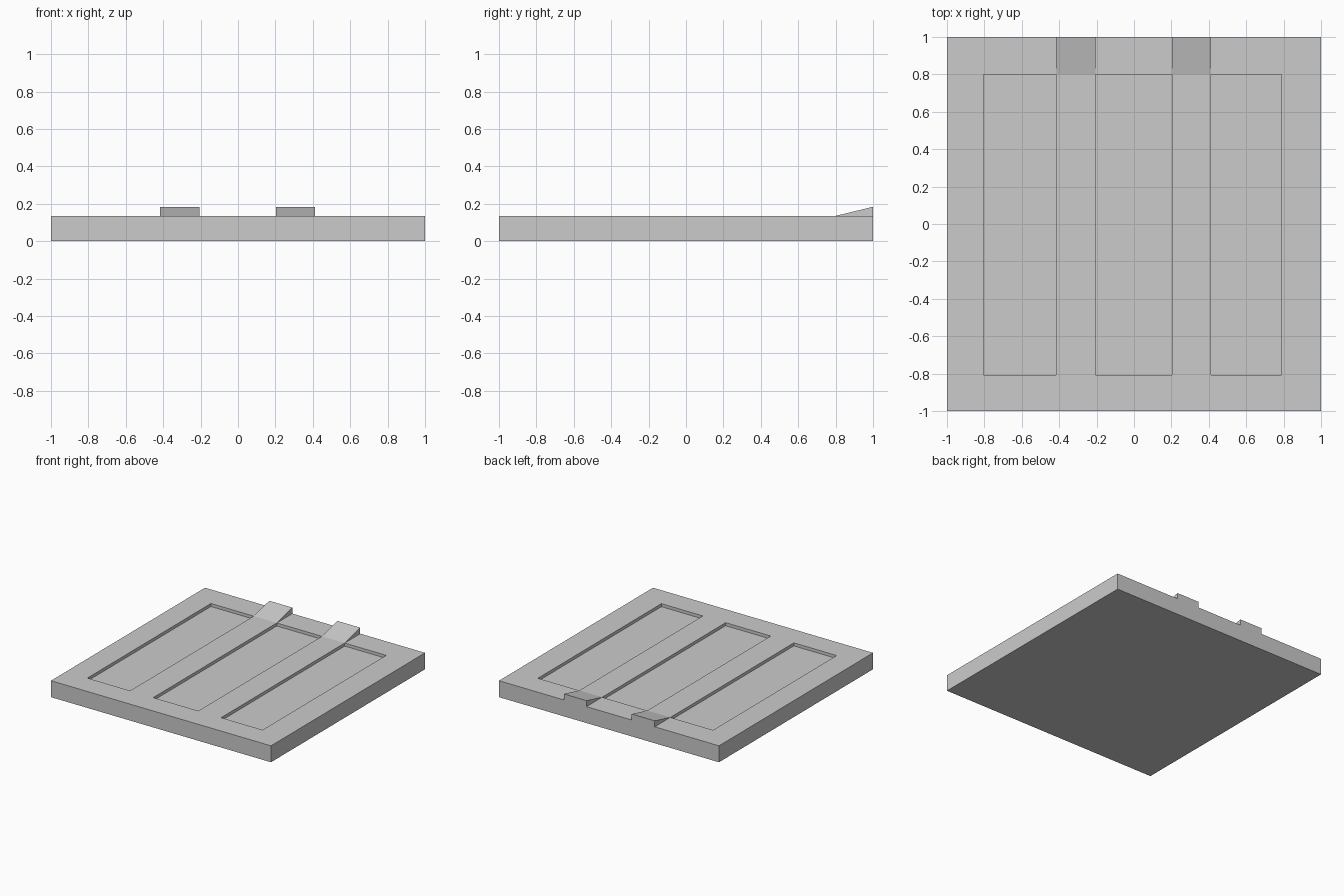
import bpy
import bmesh

if "Cube" in bpy.data.objects:
    bpy.data.objects.remove(bpy.data.objects["Cube"])

TOP = 0.135      # slab thickness
DEPTH = 0.025    # recess depth
RISE = 0.049     # ramp height above the slab

XS = [-1.0, -0.805, -0.416, -0.206, 0.204, 0.411, 0.788, 1.0]
YS = [-1.0, -0.806, 0.798, 1.0]

grey = bpy.data.materials.new("light_grey")
grey.diffuse_color = (0.6, 0.6, 0.6, 1.0)
grey.use_nodes = True
grey.node_tree.nodes["Principled BSDF"].inputs["Base Color"].default_value = grey.diffuse_color

bm = bmesh.new()

# Top surface, divided along the panel and ramp borders
verts = [[bm.verts.new((x, y, TOP)) for y in YS] for x in XS]
cells = {}
for i in range(len(XS) - 1):
    for j in range(len(YS) - 1):
        cells[i, j] = bm.faces.new((verts[i][j], verts[i + 1][j],
                                    verts[i + 1][j + 1], verts[i][j + 1]))

# Outer sides and underside
border = [e for e in bm.edges if e.is_boundary]
side = bmesh.ops.extrude_edge_only(bm, edges=border)["geom"]
for v in side:
    if isinstance(v, bmesh.types.BMVert):
        v.co.z = 0.0
bmesh.ops.contextual_create(bm, geom=[e for e in side if isinstance(e, bmesh.types.BMEdge)
                                      and all(v.co.z == 0.0 for v in e.verts)])


def extrude_cell(cell):
    """Raise walls around one top cell and return its new cap."""
    return bmesh.ops.extrude_discrete_faces(bm, faces=[cell])["faces"][0]


# Three sunken panels
for i in (1, 3, 5):
    for v in extrude_cell(cells[i, 1]).verts:
        v.co.z -= DEPTH

# Two ramps rising to the back edge
for i in (2, 4):
    for v in extrude_cell(cells[i, 2]).verts:
        if v.co.y > 0.9:
            v.co.z += RISE

# Weld the ramp toes and merge flat areas
bmesh.ops.remove_doubles(bm, verts=bm.verts, dist=0.0005)
bmesh.ops.dissolve_degenerate(bm, edges=bm.edges, dist=0.0005)
bmesh.ops.recalc_face_normals(bm, faces=bm.faces)

mesh = bpy.data.meshes.new("panelled_slab")
bm.to_mesh(mesh)
bm.free()
mesh.materials.append(grey)
slab = bpy.data.objects.new("panelled_slab", mesh)
bpy.context.collection.objects.link(slab)
